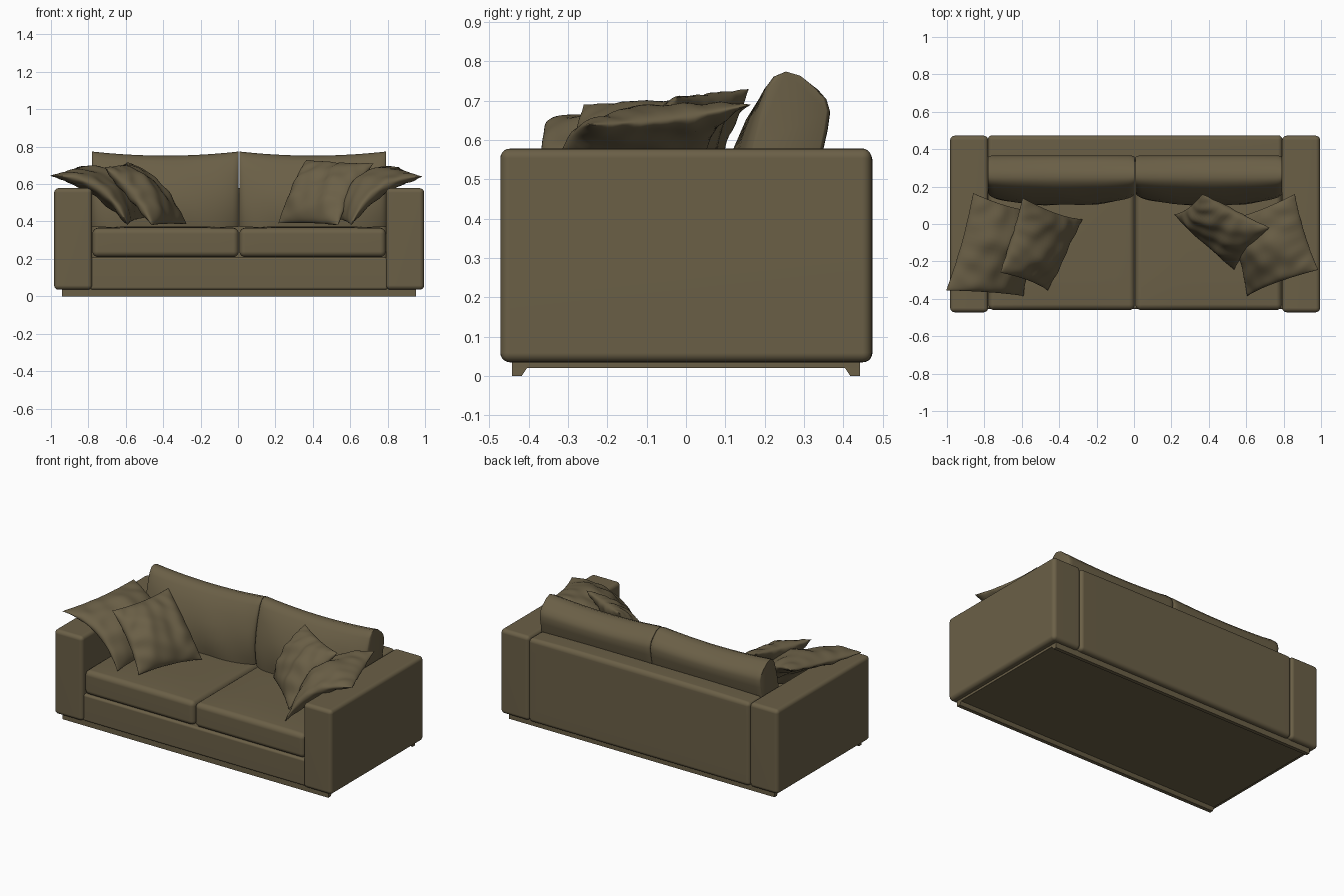
import bpy, bmesh, math
from mathutils import Vector

if "Cube" in bpy.data.objects:
    bpy.data.objects.remove(bpy.data.objects["Cube"])

fabric = bpy.data.materials.new("olive brown fabric")
fabric.diffuse_color = (0.145, 0.115, 0.062, 1)
fabric.use_nodes = True
fabric.node_tree.nodes["Principled BSDF"].inputs["Base Color"].default_value = fabric.diffuse_color
CX = 0.006  # middle of the frame


def finish(name, bm, weighted=False):
    bmesh.ops.recalc_face_normals(bm, faces=bm.faces)
    for f in bm.faces:
        f.smooth = True
    me = bpy.data.meshes.new(name)
    bm.to_mesh(me)
    bm.free()
    me.materials.append(fabric)
    ob = bpy.data.objects.new(name, me)
    bpy.context.collection.objects.link(ob)
    if weighted:
        ob.modifiers.new("normals", 'WEIGHTED_NORMAL')
    else:
        bpy.ops.object.select_all(action='DESELECT')
        ob.select_set(True)
        bpy.context.view_layer.objects.active = ob
        bpy.ops.object.shade_smooth_by_angle(angle=math.radians(50))
    return ob


def block(name, lo, hi, bevel, crown=0.0):
    """Box with rounded edges; crown lifts the middle of the top."""
    bm = bmesh.new()
    bmesh.ops.create_cube(bm, size=1)
    lo, hi = Vector(lo), Vector(hi)
    mid, size = (lo + hi) / 2, hi - lo
    for v in bm.verts:
        v.co = Vector(a * b for a, b in zip(v.co, size)) + mid
    bmesh.ops.bevel(bm, geom=bm.edges[:], offset=bevel, segments=5, profile=0.5, affect='EDGES')
    if crown:
        bmesh.ops.subdivide_edges(bm, edges=[e for e in bm.edges if e.calc_length() > 0.2],
                                  cuts=8, use_grid_fill=True)
        for v in bm.verts:
            u = 2 * (v.co.x - mid.x) / size.x
            w = 2 * (v.co.y - mid.y) / size.y
            if v.co.z > mid.z:
                v.co.z += crown * max(0, 1 - u ** 4) * max(0, 1 - w ** 4)
    return finish(name, bm, True)


def loft(name, rings):
    """Skin closed rings of points and cap both ends."""
    bm = bmesh.new()
    rows = [[bm.verts.new(p) for p in r] for r in rings]
    n = len(rows[0])
    for a, b in zip(rows, rows[1:]):
        for i in range(n):
            bm.faces.new((a[i], a[(i + 1) % n], b[(i + 1) % n], b[i]))
    bm.faces.new(rows[0])
    bm.faces.new(rows[-1])
    return finish(name, bm)


def pillow(name, corners, thick, bend=0.0, seed=0.0, n=36):
    """Soft pillow over four corners: low A, low B, high B, high A."""
    a, b, c, d = map(Vector, corners)
    nor = (b - a).cross(d - a).normalized()
    if nor.z < 0:
        nor = -nor
    bm = bmesh.new()
    for side in (1, -1):
        grid = []
        for i in range(n + 1):
            row = []
            for j in range(n + 1):
                u = math.sin(math.pi * (i / n - 0.5))
                v = math.sin(math.pi * (j / n - 0.5))
                s = u * (1 - 0.07 * (1 - v * v))
                t = v * (1 - 0.07 * (1 - u * u))
                p = ((1 - s) * (1 - t) * a + (1 + s) * (1 - t) * b
                     + (1 + s) * (1 + t) * c + (1 - s) * (1 + t) * d) / 4
                m = max(0, (1 - u * u) * (1 - v * v))
                fold = 0.007 * math.sin(8 * u + 4 * v + seed) * math.cos(6 * v - 3 * u + seed)
                fold += 0.004 * math.sin(16 * u * v + 3 * u + seed)
                h = side * (thick * m ** 0.5 + fold * m ** 0.3)
                p = p + nor * (h + bend * (1 - v * v) + 0.008 * math.sin(5 * u + seed) * (1 - v * v))
                row.append(bm.verts.new(p))
            grid.append(row)
        for i in range(n):
            for j in range(n):
                bm.faces.new((grid[i][j], grid[i + 1][j], grid[i + 1][j + 1], grid[i][j + 1]))
    bmesh.ops.remove_doubles(bm, verts=bm.verts, dist=0.0004)
    return finish(name, bm)


# Frame: arms, back panel and front rail
for name, s in (("left", -1), ("right", 1)):
    x0, x1 = sorted((CX + s * 0.786, CX + s * 0.989))
    block(name + "_arm", (x0, -0.472, 0.035), (x1, 0.472, 0.578), 0.024)
block("back_panel", (-0.782, 0.335, 0.035), (0.794, 0.474, 0.572), 0.024, 0.008)
block("base", (-0.79, -0.455, 0.035), (0.80, 0.36, 0.208), 0.014)

# Plinth with tapered runners front and back
block("plinth", (-0.94, -0.44, 0.02), (0.953, 0.44, 0.042), 0.002)
for name, s in (("front_runner", -1), ("back_runner", 1)):
    prof = [(0.442, 0.036), (0.442, 0), (0.418, 0), (0.402, 0.024), (0.402, 0.036)]
    loft(name, [[(x, s * y, z) for y, z in prof] for x in (-0.94, 0.953)])

# Seat cushions
for name, s in (("left", -1), ("right", 1)):
    x0, x1 = sorted((CX + s * 0.002, CX + s * 0.784))
    block(name + "_seat_cushion", (x0, -0.46, 0.21), (x1, 0.30, 0.364), 0.03, 0.01)

# Back cushions: leaning side profile lofted across the width
PROFILE = [(0.13, 0.37), (0.125, 0.42), (0.128, 0.50), (0.143, 0.58), (0.168, 0.66), (0.20, 0.735),
           (0.222, 0.763), (0.25, 0.774), (0.29, 0.763), (0.335, 0.730), (0.357, 0.705), (0.366, 0.675),
           (0.36, 0.63), (0.345, 0.56), (0.32, 0.46), (0.30, 0.37)]
for name, s in (("left", -1), ("right", 1)):
    rings = []
    N = 30
    for k in range(N + 1):
        t = math.sin(math.pi * (k / N - 0.5))
        full = 1 - t * t
        end = 0.90 + 0.10 * min(1, full / 0.10) ** 0.5     # rounded ends
        ring = []
        for y, z in PROFILE:
            h = (z - 0.37) / 0.404
            cy = 0.215 + 0.08 * h
            y2 = cy + (y - cy) * end
            if y < cy:                                     # puffed front
                y2 -= 0.025 * full * math.sin(math.pi * min(1, 0.3 + 0.7 * h))
                y2 += 0.04 * t ** 6 * (1 - h)
                y2 += 0.004 * math.sin(9 * t + 6 * h) * (1 - h)
            z2 = z - 0.022 * min(1, full) * h ** 3         # sagging top edge
            x = CX + s * 0.394 + t * 0.392
            ring.append((x, y2, z2))
        rings.append(ring)
    loft(name + "_back_cushion", rings)

# Throw pillows
pillow("left_outer_pillow", [(-0.59, -0.385, 0.38), (-0.50, 0.07, 0.42),
                             (-0.86, 0.165, 0.69), (-1.004, -0.355, 0.645)], 0.062, 0.07, 0.4)
pillow("right_outer_pillow", [(0.605, -0.385, 0.38), (0.50, 0.03, 0.42),
                              (0.86, 0.16, 0.69), (0.985, -0.245, 0.64)], 0.062, 0.07, 1.9)
pillow("left_inner_pillow", [(-0.46, -0.355, 0.38), (-0.275, 0.025, 0.385),
                             (-0.595, 0.14, 0.715), (-0.715, -0.26, 0.69)], 0.07, 0.025, 3.1)
pillow("right_inner_pillow", [(0.535, -0.245, 0.38), (0.215, 0.05, 0.39),
                              (0.365, 0.16, 0.73), (0.725, -0.02, 0.71)], 0.07, 0.02, 4.6)
